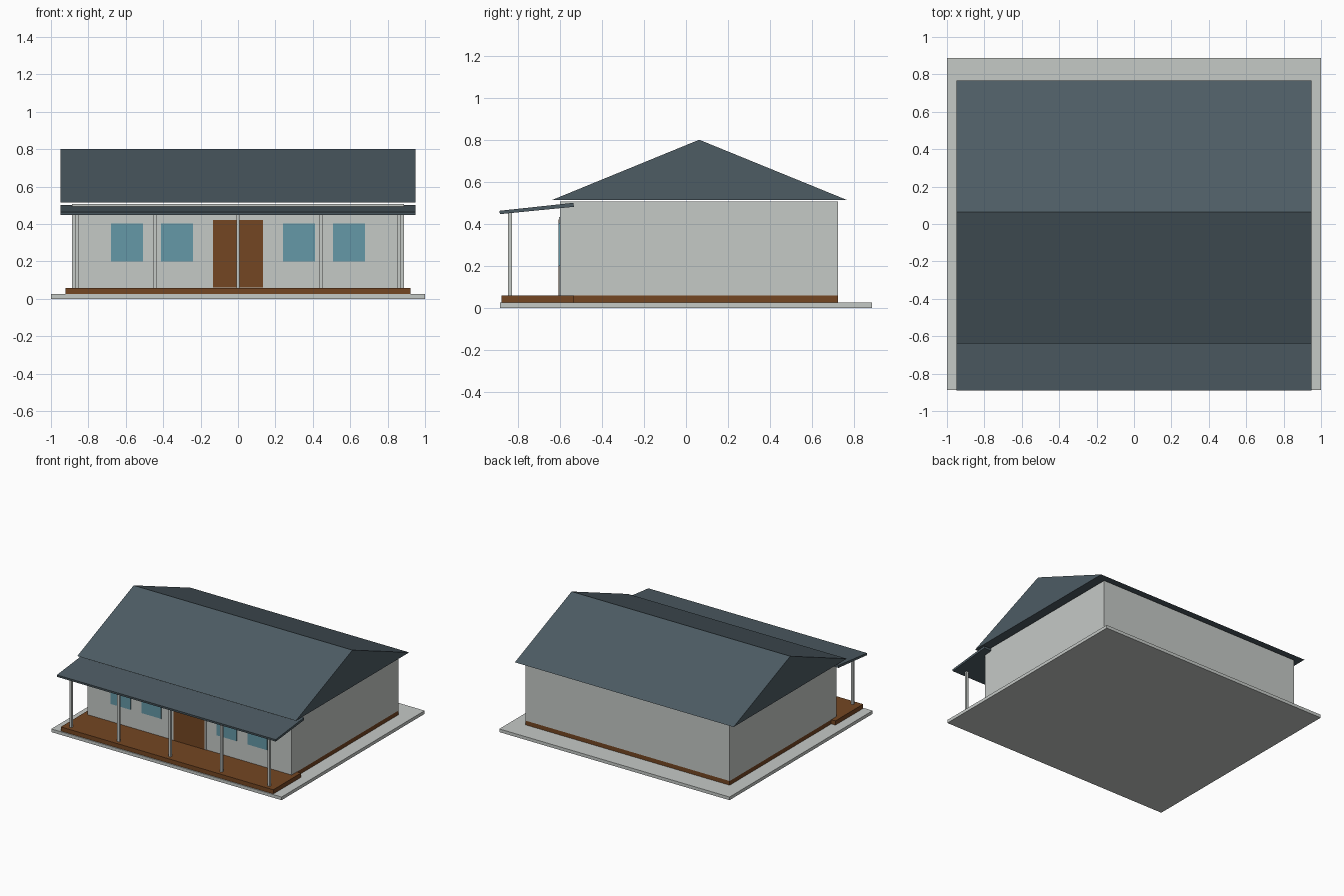
import bpy

if "Cube" in bpy.data.objects:
    bpy.data.objects.remove(bpy.data.objects["Cube"])


def material(name, rgb):
    m = bpy.data.materials.new(name)
    m.diffuse_color = (*rgb, 1)
    m.use_nodes = True
    m.node_tree.nodes["Principled BSDF"].inputs["Base Color"].default_value = m.diffuse_color
    return m


PALE = material("pale_grey", (0.56, 0.585, 0.565))
SLATE = material("slate_blue", (0.075, 0.107, 0.127))
BROWN = material("wood_brown", (0.174, 0.061, 0.016))
TEAL = material("glass_teal", (0.13, 0.314, 0.386))


def prism(name, x0, x1, profile, mat):
    """Extrude a (y, z) profile, given counter-clockwise seen from +x, along x."""
    n = len(profile)
    verts = [(x, y, z) for x in (x0, x1) for y, z in profile]
    faces = [tuple(range(n))[::-1], tuple(range(n, 2 * n))]
    faces += [(i, (i + 1) % n, n + (i + 1) % n, n + i) for i in range(n)]
    mesh = bpy.data.meshes.new(name)
    mesh.from_pydata(verts, [], faces)
    mesh.materials.append(mat)
    obj = bpy.data.objects.new(name, mesh)
    bpy.context.collection.objects.link(obj)
    return obj


def box(name, x, y, z, mat):
    return prism(name, *x, [(y[0], z[0]), (y[1], z[0]), (y[1], z[1]), (y[0], z[1])], mat)


# Ground slab, floor and porch deck
box("ground_slab", (-1, 1), (-0.888, 0.888), (0, 0.025), PALE)
box("house_floor", (-0.887, 0.887), (-0.6, 0.725), (0.025, 0.058), BROWN)
box("porch_deck", (-0.923, 0.923), (-0.88, -0.535), (0.025, 0.0585), BROWN)

# Walls
box("walls", (-0.887, 0.887), (-0.602, 0.725), (0.058, 0.507), PALE)

# Gable roof and sloping porch roof
prism("main_roof", -0.95, 0.95, [(-0.638, 0.515), (0.767, 0.515), (0.063, 0.802)], SLATE)
prism("porch_roof", -0.95, 0.95,
      [(-0.888, 0.447), (-0.535, 0.482), (-0.537, 0.501), (-0.89, 0.463)], SLATE)

# Porch posts
for i, x in enumerate((-0.861, -0.446, 0, 0.446, 0.861)):
    box(f"porch_post_{i + 1}", (x - 0.009, x + 0.009), (-0.849, -0.831), (0.058, 0.456), PALE)

# Door frame and door
box("door_frame", (-0.147, 0.147), (-0.606, -0.601), (0.058, 0.433), PALE)
box("door", (-0.134, 0.134), (-0.609, -0.601), (0.06, 0.422), BROWN)

# Front windows, two on each side of the door
for side in (-1, 1):
    for i, c in enumerate((0.327, 0.594)):
        x = side * c
        box(f"window_{'left' if side < 0 else 'right'}_{i + 1}",
            (x - 0.086, x + 0.086), (-0.609, -0.601), (0.2, 0.404), TEAL)
